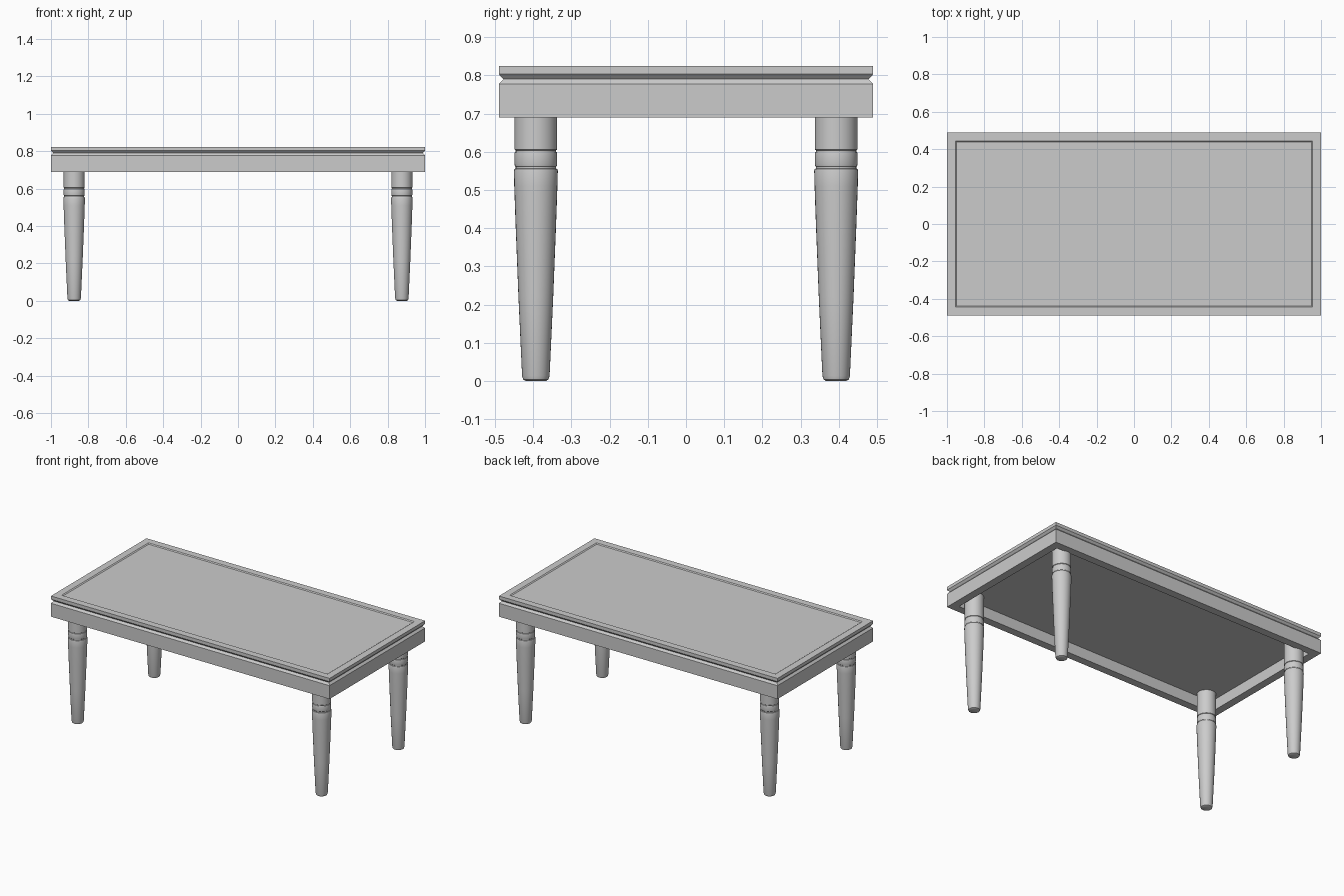
import bpy, bmesh, math

if "Cube" in bpy.data.objects:
    bpy.data.objects.remove(bpy.data.objects["Cube"])

HX, HY = 1.0, 0.49


def make_object(name, bm):
    bmesh.ops.recalc_face_normals(bm, faces=bm.faces)
    me = bpy.data.meshes.new(name)
    bm.to_mesh(me)
    bm.free()
    ob = bpy.data.objects.new(name, me)
    bpy.context.collection.objects.link(ob)
    return ob


def loft(name, rings):
    """Bridge closed rings of points and cap both ends."""
    bm = bmesh.new()
    loops = [[bm.verts.new(p) for p in ring] for ring in rings]
    for a, b in zip(loops, loops[1:]):
        n = len(a)
        for i in range(n):
            j = (i + 1) % n
            bm.faces.new((a[i], a[j], b[j], b[i]))
    bm.faces.new(loops[0])
    bm.faces.new(loops[-1])
    return make_object(name, bm)


def rect(inset, z):
    x, y = HX - inset, HY - inset
    return [(-x, -y, z), (x, -y, z), (x, y, z), (-x, y, z)]


def circle(cx, cy, r, z, n=32):
    return [(cx + r * math.cos(2 * math.pi * i / n),
             cy + r * math.sin(2 * math.pi * i / n), z) for i in range(n)]


# Table top with hollow apron below, V groove round the edge, sunken panel
top_profile = [(0.05, 0.76), (0.05, 0.69), (0, 0.69), (0, 0.777),
               (0.012, 0.79), (0, 0.803), (0, 0.824),
               (0.045, 0.824), (0.052, 0.819)]
loft("table_top", [rect(i, z) for i, z in top_profile])

# Turned legs: rounded foot, long taper, ring between two grooves
leg_profile = [(0.026, 0.0), (0.033, 0.004), (0.036, 0.014),
               (0.0455, 0.22), (0.053, 0.41), (0.0565, 0.51), (0.0575, 0.55),
               (0.056, 0.555), (0.053, 0.556), (0.053, 0.561),
               (0.055, 0.563), (0.056, 0.568), (0.056, 0.595),
               (0.055, 0.599), (0.053, 0.6), (0.053, 0.604),
               (0.056, 0.606), (0.056, 0.765)]
legs = []
for side, sx in (("left", -1), ("right", 1)):
    for end, sy in (("front", -1), ("back", 1)):
        legs.append(loft(f"{end}_{side}_leg",
                         [circle(sx * 0.876, sy * 0.393, r, z) for r, z in leg_profile]))

# Smooth the turned surfaces, keeping the grooves crisp
for ob in legs:
    ob.select_set(True)
bpy.context.view_layer.objects.active = legs[0]
bpy.ops.object.shade_smooth_by_angle(angle=math.radians(30))
